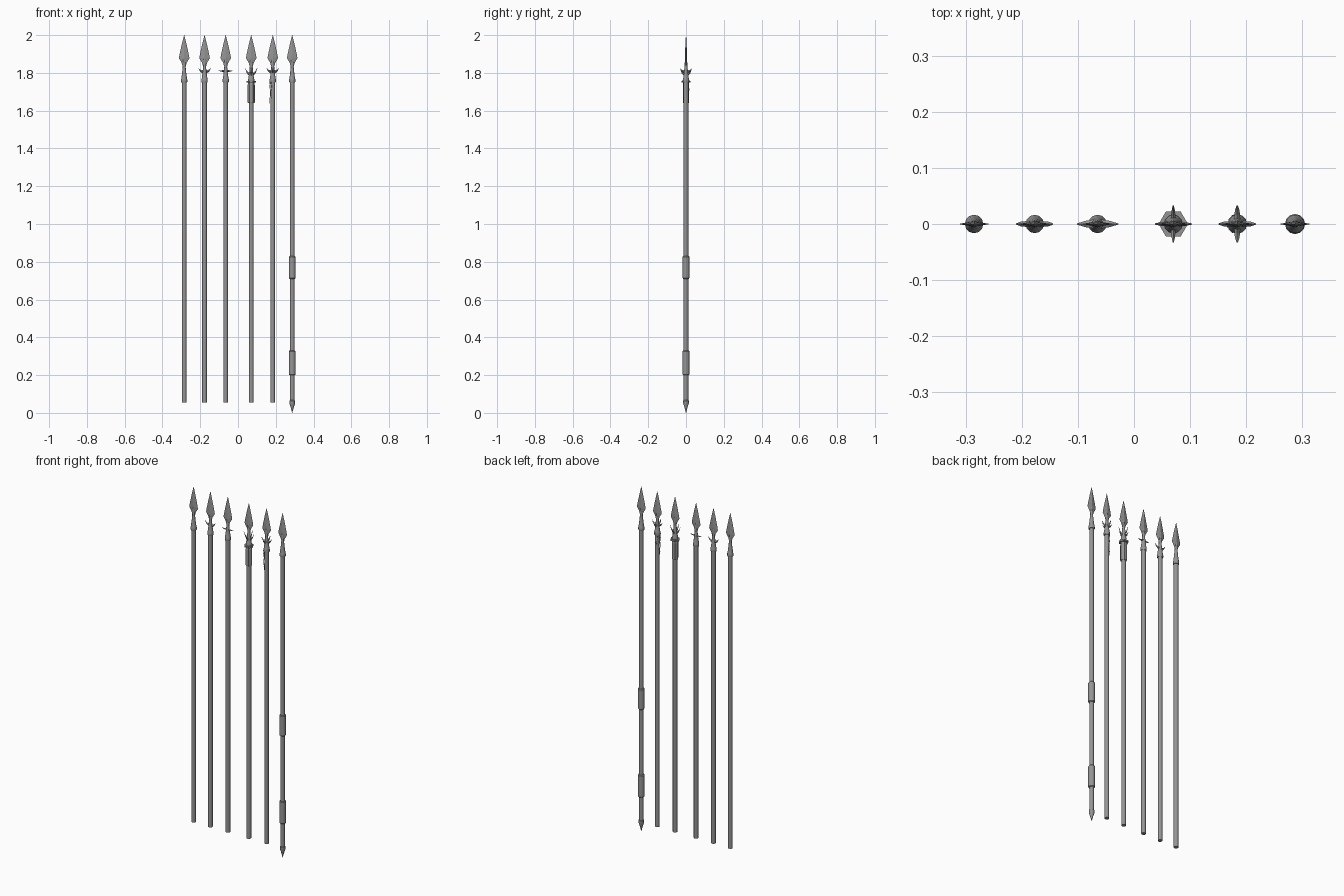
import bpy, bmesh, math
from mathutils import Vector, Matrix

cube = bpy.data.objects.get("Cube")
if cube:
    bpy.data.objects.remove(cube, do_unlink=True)

steel = bpy.data.materials.new("weathered_grey")
steel.use_nodes = True
GREY = (0.3, 0.3, 0.3, 1)
steel.diffuse_color = GREY
steel.node_tree.nodes["Principled BSDF"].inputs["Base Color"].default_value = GREY


def loft(name, rings, x, smooth=True, turn=0):
    """Skin a list of equal-length point rings, cap both ends, place at x."""
    bm = bmesh.new()
    rows = [[bm.verts.new(p) for p in ring] for ring in rings]
    n = len(rows[0])
    for a, b in zip(rows, rows[1:]):
        for i in range(n):
            j = (i + 1) % n
            bm.faces.new((a[i], a[j], b[j], b[i]))
    bm.faces.new(rows[0][::-1])
    bm.faces.new(rows[-1])
    bmesh.ops.recalc_face_normals(bm, faces=bm.faces)
    bmesh.ops.transform(bm, verts=bm.verts, matrix=Matrix.Translation((x, 0, 0)) @ Matrix.Rotation(turn, 4, 'Z'))
    mesh = bpy.data.meshes.new(name)
    bm.to_mesh(mesh)
    bm.free()
    obj = bpy.data.objects.new(name, mesh)
    bpy.context.collection.objects.link(obj)
    mesh.materials.append(steel)
    if smooth:
        bpy.ops.object.select_all(action='DESELECT')
        obj.select_set(True)
        bpy.context.view_layer.objects.active = obj
        bpy.ops.object.shade_smooth_by_angle(angle=math.radians(35))
    return obj


def oval(rx, ry, z, sides):
    return [Vector((rx * math.cos(i * math.tau / sides), ry * math.sin(i * math.tau / sides), z))
            for i in range(sides)]


def lathe(name, profile, x, sides=12, smooth=True):
    return loft(name, [oval(r, r, z, sides) for r, z in profile], x, smooth)


def spear(label, x, bottom=0.055):
    lathe(label + "_shaft", [(0.0125, bottom), (0.0125, 1.77)], x)
    # Flared socket with a collar, running up into the blade as a rib
    lathe(label + "_socket", [(0.0155, 1.75), (0.0165, 1.753), (0.0165, 1.765), (0.015, 1.77),
                              (0.011, 1.80), (0.0075, 1.835), (0.006, 1.87), (0.001, 1.95)], x)
    # Diamond-section blade
    blade = [(0.007, 0.004, 1.83), (0.014, 0.005, 1.855), (0.028, 0.005, 1.878),
             (0.024, 0.005, 1.90), (0.013, 0.0035, 1.95), (0.0005, 0.0005, 2.0)]
    loft(label + "_blade", [oval(w, t, z, 4) for w, t, z in blade], x, False)


def wings(label, x, path, count):
    """Tapered horns round the socket; path holds distance, height, half width, half depth."""
    rings = [[Vector((d, w * sy, z + h * sz)) for sy, sz in ((1, 0), (0, 1), (-1, 0), (0, -1))]
             for d, z, w, h in path]
    for k in range(count):
        loft(f"{label}_wing_{k + 1}", rings, x, False, k * math.tau / count)


POSITIONS = dict(plain=-0.285, winged=-0.177, barred=-0.065, sleeved=0.07, ribboned=0.184, gripped=0.287)
for label, x in POSITIONS.items():
    spear(label, x, 0.05 if label == "gripped" else 0.055)

# Upturned and straight guards
upturned = [(0.004, 1.807, 0.006, 0.008), (0.016, 1.807, 0.005, 0.007),
            (0.025, 1.813, 0.004, 0.005), (0.033, 1.826, 0.001, 0.001)]
straight = [(0.0, 1.81, 0.009, 0.005), (0.02, 1.81, 0.006, 0.004), (0.037, 1.811, 0.001, 0.001)]
swept = [(0.004, 1.79, 0.005, 0.009), (0.014, 1.795, 0.004, 0.008),
         (0.024, 1.806, 0.003, 0.006), (0.033, 1.828, 0.001, 0.001)]
wings("winged", POSITIONS["winged"], upturned, 2)
wings("barred", POSITIONS["barred"], straight, 2)
wings("sleeved", POSITIONS["sleeved"], swept, 4)
wings("ribboned", POSITIONS["ribboned"], upturned, 4)

# Hexagonal sleeve and flange
lathe("sleeve", [(0.017, 1.64), (0.019, 1.645), (0.019, 1.735), (0.016, 1.75)], POSITIONS["sleeved"], 6, False)
lathe("sleeve_flange", [(0.026, 1.748), (0.026, 1.757)], POSITIONS["sleeved"], 6, False)

# Ragged ribbons hanging below the collar
rx = POSITIONS["ribboned"]
lathe("ribbon_band", [(0.0175, 1.752), (0.0175, 1.762)], rx)
for k, (angle, length) in enumerate(((180, 0.12), (225, 0.09), (110, 0.07))):
    strip = []
    for i in range(7):
        t = i / 6
        d = 0.0145 + 0.0025 * math.sin(t * 9 + k)
        w = 0.0045 * (1 - 0.7 * t)
        y = 0.002 * math.sin(t * 7)
        strip.append([Vector((d + a, y + b, 1.757 - length * t))
                      for a, b in ((-0.001, -w), (0.001, -w), (0.001, w), (-0.001, w))])
    loft(f"ribbon_tail_{k + 1}", strip, rx, False, math.radians(angle))

# Bound grips and pointed butt
gx = POSITIONS["gripped"]
for name, low, high in (("upper_grip", 0.71, 0.83), ("lower_grip", 0.2, 0.33)):
    lathe(name, [(0.015, low), (0.018, low + 0.004), (0.018, high - 0.004), (0.015, high)], gx)
lathe("butt_spike", [(0.0005, 0), (0.009, 0.032), (0.015, 0.05), (0.015, 0.064), (0.0125, 0.067)], gx)
